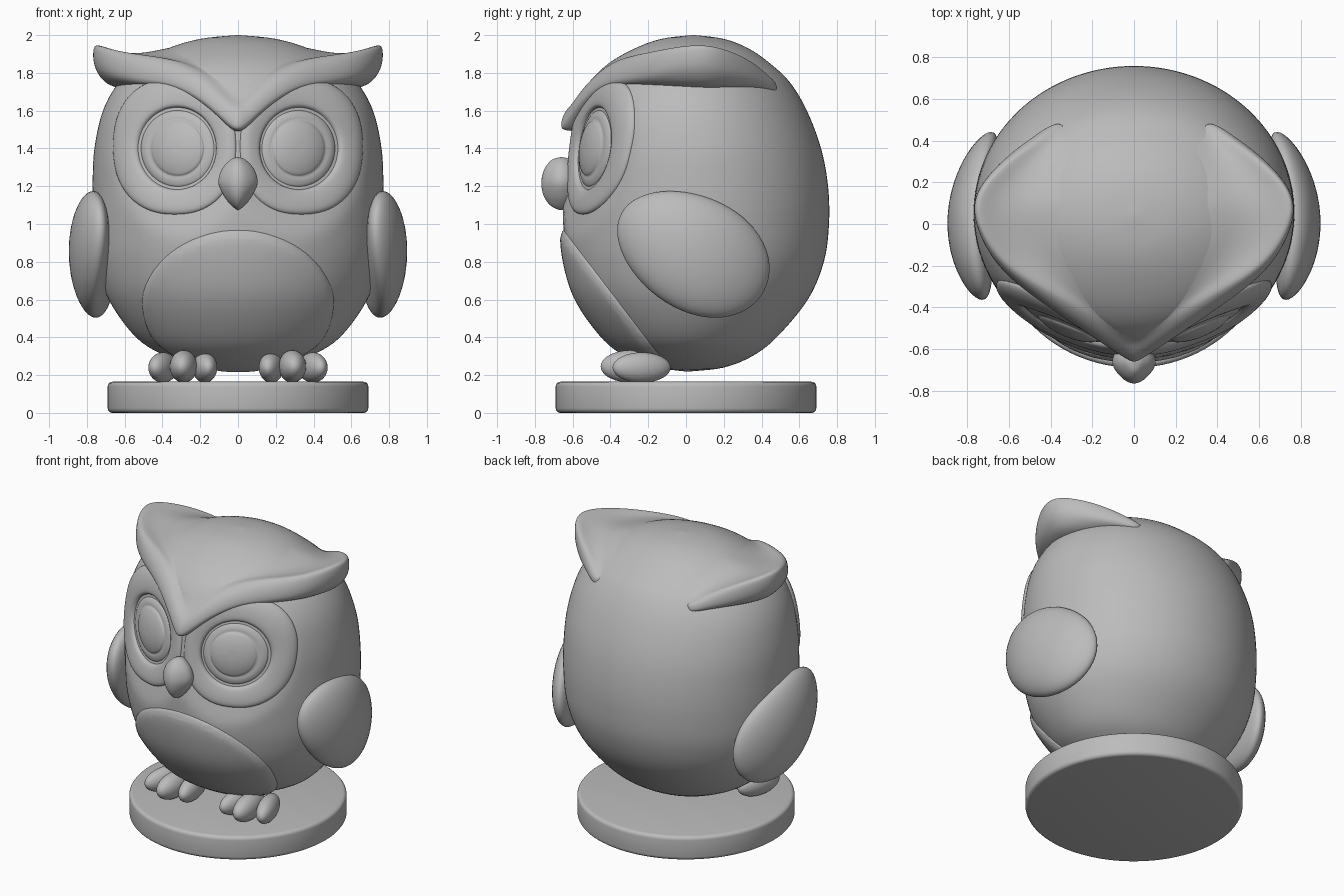
import bpy, bmesh
from math import sin, cos, pi, sqrt, radians
from mathutils import Vector, Matrix

cube = bpy.data.objects.get("Cube")
if cube:
    bpy.data.objects.remove(cube, do_unlink=True)

clay = bpy.data.materials.new("grey_clay")
clay.use_nodes = True
clay.diffuse_color = (0.5, 0.5, 0.5, 1)
clay.node_tree.nodes["Principled BSDF"].inputs["Base Color"].default_value = (0.5, 0.5, 0.5, 1)


def finish(name, bm, angle=60, subsurf=0, mirror=False):
    """Turn a bmesh into a smooth shaded object."""
    bmesh.ops.recalc_face_normals(bm, faces=bm.faces)
    mesh = bpy.data.meshes.new(name)
    bm.to_mesh(mesh)
    bm.free()
    obj = bpy.data.objects.new(name, mesh)
    bpy.context.collection.objects.link(obj)
    mesh.materials.append(clay)
    if mirror:
        mod = obj.modifiers.new("mirror", 'MIRROR')
        mod.use_clip = True
    if subsurf:
        mod = obj.modifiers.new("smooth", 'SUBSURF')
        mod.levels = mod.render_levels = subsurf
    bpy.ops.object.select_all(action='DESELECT')
    obj.select_set(True)
    bpy.context.view_layer.objects.active = obj
    bpy.ops.object.shade_smooth_by_angle(angle=radians(angle))


def loft(rings):
    """Skin a list of closed rings of points and cap both ends."""
    bm = bmesh.new()
    loops = [[bm.verts.new(p) for p in ring] for ring in rings]
    for a, b in zip(loops, loops[1:]):
        for i in range(len(a)):
            j = (i + 1) % len(a)
            bm.faces.new((a[i], a[j], b[j], b[i]))
    bm.faces.new(loops[0])
    bm.faces.new(loops[-1])
    return bm


def spline(points, steps):
    """Catmull-Rom curve through points of any dimension."""
    pts = [Vector(p) for p in points]
    pts = [pts[0]] + pts + [pts[-1]]
    out = []
    for a, b, c, d in zip(pts, pts[1:], pts[2:], pts[3:]):
        for k in range(steps):
            t = k / steps
            out.append(b + (c - a) * (t / 2) + (a * 2 - b * 5 + c * 4 - d) * (t * t / 2)
                       + (b * 3 - a - c * 3 + d) * (t ** 3 / 2))
    return out + [pts[-1]]


# Body: height, half width, front, back
body_rows = spline([
    (.22, .01, -.01, .03), (.24, .2, -.14, .2), (.3, .38, -.28, .35), (.4, .54, -.42, .48),
    (.6, .685, -.565, .645), (.8, .75, -.63, .73), (1, .768, -.65, .757),
    (1.2, .77, -.65, .752), (1.4, .76, -.635, .715), (1.6, .715, -.59, .64),
    (1.75, .63, -.51, .55), (1.85, .51, -.41, .445), (1.93, .37, -.27, .33),
    (1.98, .2, -.13, .2), (2, .01, .03, .05)], 5)


def dent(x, z):
    """Shallow hollow of the face around each eye."""
    return .09 * max(0, 1 - ((abs(x) - .31) / .37) ** 2 - ((z - 1.38) / .45) ** 2) ** 1.2


def body_mesh():
    turn = [2 * pi * i / 128 for i in range(128)]
    bm = loft([[(w * cos(a), (f + b) / 2 + (b - f) / 2 * sin(a), z) for a in turn]
               for z, w, f, b in body_rows])
    for v in bm.verts:
        if v.co.y < 0:
            v.co.y += dent(v.co.x, v.co.z)
    bmesh.ops.recalc_face_normals(bm, faces=bm.faces)
    return bm


finish("body", body_mesh())

# Belly: lower front slice of the body, swollen behind a rounded rim
bm = body_mesh()
low, high = Vector((0, -.09, .24)), Vector((0, -.66, .985))
slope = high - low
out = Vector((0, -slope.z, slope.y)).normalized()
for depth in (0, .004, .012, .025):
    bmesh.ops.bisect_plane(bm, geom=bm.verts[:] + bm.edges[:] + bm.faces[:],
                           plane_co=low + out * depth, plane_no=out, clear_inner=depth == 0)
bm.normal_update()
for v, normal in [(v, v.normal.copy()) for v in bm.verts]:
    depth = min(1, max(0, (v.co - low).dot(out)) / .03)
    v.co += normal * (.026 * sqrt(depth) - .004)
finish("belly", bm)


def body_y(x, z):
    """Front surface of the body."""
    for lo, hi in zip(body_rows, body_rows[1:]):
        if z <= hi[0]:
            _, w, f, b = lo.lerp(hi, (z - lo[0]) / (hi[0] - lo[0]))
            return (f + b) / 2 - (b - f) / 2 * sqrt(max(0, 1 - (x / w) ** 2)) + dent(x, z)


def head_z(x, y):
    """Upper surface of the body."""
    last = None
    for z, w, f, b in reversed(body_rows):
        r = sqrt((x / w) ** 2 + ((2 * y - f - b) / (b - f)) ** 2)
        if r <= 1:
            return z + (last[0] - z) * (1 - r) / (last[1] - r) if last else z
        last = (z, r)
        if z < 1.3:
            return z


def relief(name, side, rings):
    """Raised shape following the front: rings of centre x, z, radii, squareness, lift."""
    loops, e = [], .01
    for cx, cz, rx, rz, power, lift in spline(rings, 3):
        loop = []
        for i in range(64):
            c, s = cos(2 * pi * i / 64), sin(2 * pi * i / 64)
            k = (abs(c) ** power + abs(s) ** power) ** (-1 / power)
            x, z = cx + rx * c * k, cz + rz * s * k
            y = body_y(x, z)
            n = Vector((body_y(x + e, z) - y, -e, body_y(x, z + e) - y)).normalized()
            p = Vector((x, y, z)) + n * lift
            loop.append((p.x * side, p.y, p.z))
        loops.append(loop)
    finish(name, loft(loops))


# Eyes: goggle rim, eyeball and iris
for side, label in ((1, "left"), (-1, "right")):
    relief(label + "_eye_rim", side, [
        (.335, 1.41, .325, .36, 2.3, -.02), (.335, 1.41, .322, .357, 2.3, .006),
        (.335, 1.41, .3, .335, 2.3, .02), (.33, 1.41, .27, .29, 2.2, .025),
        (.325, 1.4, .225, .235, 2, .02), (.322, 1.4, .208, .218, 2, .003),
        (.322, 1.4, .2, .21, 2, -.03)])
    relief(label + "_eyeball", side, [
        (.32, 1.4, .2, .208, 2, -.02), (.32, 1.4, .192, .2, 2, .002),
        (.32, 1.4, .165, .172, 2, .015), (.314, 1.4, .142, .15, 2, .017),
        (.31, 1.4, .13, .138, 2, .028), (.308, 1.4, .09, .095, 2, .044),
        (.306, 1.4, .04, .042, 2, .053), (.306, 1.4, .003, .003, 2, .054)])

# Brow: outer edge x, y, then top, lip and root heights, inset of the top, reach over the crown
rings = []
for x, y, top, lip, root, inset, reach in [
        (0, -.69, 1.645, 1.505, 1.49, .1, .24), (.04, -.67, 1.66, 1.51, 1.49, .1, .24),
        (.15, -.6, 1.765, 1.62, 1.6, .1, .26), (.33, -.48, 1.865, 1.735, 1.705, .1, .3),
        (.52, -.35, 1.9, 1.755, 1.715, .08, .38), (.69, -.2, 1.925, 1.79, 1.71, .045, .48),
        (.79, .02, 1.965, 1.85, 1.7, .025, .6), (.775, .17, 1.955, 1.84, 1.7, .025, .58),
        (.62, .34, 1.89, 1.77, 1.7, .04, .42), (.47, .45, 1.81, 1.73, 1.69, .06, .28),
        (.36, .525, 1.725, 1.69, 1.67, .06, .2)]:
    inward = Vector((-x, .1 - y, 0)).normalized() if x else Vector((0, 1, 0))
    edge = Vector((x, y, 0))
    section = [(reach, root)]
    # Crown side sinks from the ridge into the head
    for share, blend in ((1, 0), (.75, 0), (.45, .5), (.18, .85)):
        d = inset + (reach - inset) * share
        p = edge + inward * d
        skull = head_z(p.x, p.y) + (.004 if share < 1 else -.03)
        section.append((d, max(skull, skull + (top - .015 - skull) * blend)))
    section += [(inset, top), (inset * .4, (top + lip) / 2 + .025), (.012, lip),
                (.05, (lip + root) / 2 - .005), (.14, root)]
    rings.append([edge + inward * d + Vector((0, 0, z)) for d, z in section])
bm = loft(rings)
centre = [f for f in bm.faces if all(abs(v.co.x) < .001 for v in f.verts)]
bmesh.ops.delete(bm, geom=centre, context='FACES_ONLY')
finish("brow", bm, subsurf=3, mirror=True)

# Beak: drop shape with a pinched front ridge
rings = []
for z, w, d in spline([(1.354, .004, .004), (1.34, .04, .05), (1.29, .085, .09),
                       (1.22, .104, .106), (1.15, .076, .094), (1.1, .036, .06),
                       (1.075, .004, .015)], 5):
    rings.append([(w * cos(a), -.66 + d * sin(a) * (.75 + .25 * abs(sin(a)) ** 3), z)
                  for a in (2 * pi * i / 40 for i in range(40))])
finish("beak", loft(rings))


def ellipsoid(radii):
    bm = bmesh.new()
    bmesh.ops.create_uvsphere(bm, u_segments=48, v_segments=28, radius=1)
    bmesh.ops.scale(bm, vec=radii, verts=bm.verts)
    return bm


for side, label in ((1, "left"), (-1, "right")):
    # Wing: tilted oval pad, fuller at the back, bent around the body
    bm = ellipsoid((.112, .43, .3))
    for v in bm.verts:
        v.co.z *= 1 + .2 * v.co.y
    bmesh.ops.rotate(bm, matrix=Matrix.Rotation(radians(-29), 3, 'X'), verts=bm.verts)
    for v in bm.verts:
        v.co.x -= .45 * v.co.y ** 2 + .15 * v.co.z ** 2 + .05 * v.co.y
        v.co = (side * (v.co.x + .783), v.co.y + .035, v.co.z + .85)
    finish(label + "_wing", bm)

    # Foot: three toes fanned out
    for toe, x, y, r, h, length, yaw in (("inner", .176, -.25, .063, .08, .16, -8),
                                         ("middle", .288, -.29, .072, .086, .162, 4),
                                         ("outer", .397, -.235, .063, .08, .16, 18)):
        bm = ellipsoid((r, length, h))
        for v in bm.verts:
            v.co.z = max(v.co.z, -.08)
        bmesh.ops.rotate(bm, matrix=Matrix.Rotation(radians(yaw), 3, 'Z'), verts=bm.verts)
        for v in bm.verts:
            v.co = (side * (v.co.x + x), v.co.y + y, v.co.z + .16 + h)
        finish(f"{label}_{toe}_toe", bm)

# Base: round plinth with softened edges
bm = bmesh.new()
bmesh.ops.create_cone(bm, cap_ends=True, segments=96, radius1=.69, radius2=.69, depth=.165)
bmesh.ops.translate(bm, vec=(0, 0, .0825), verts=bm.verts)
rim = [e for e in bm.edges if abs(e.verts[0].co.z - e.verts[1].co.z) < .001]
bmesh.ops.bevel(bm, geom=rim, offset=.025, segments=4, profile=.5, affect='EDGES')
finish("base", bm, angle=40)
